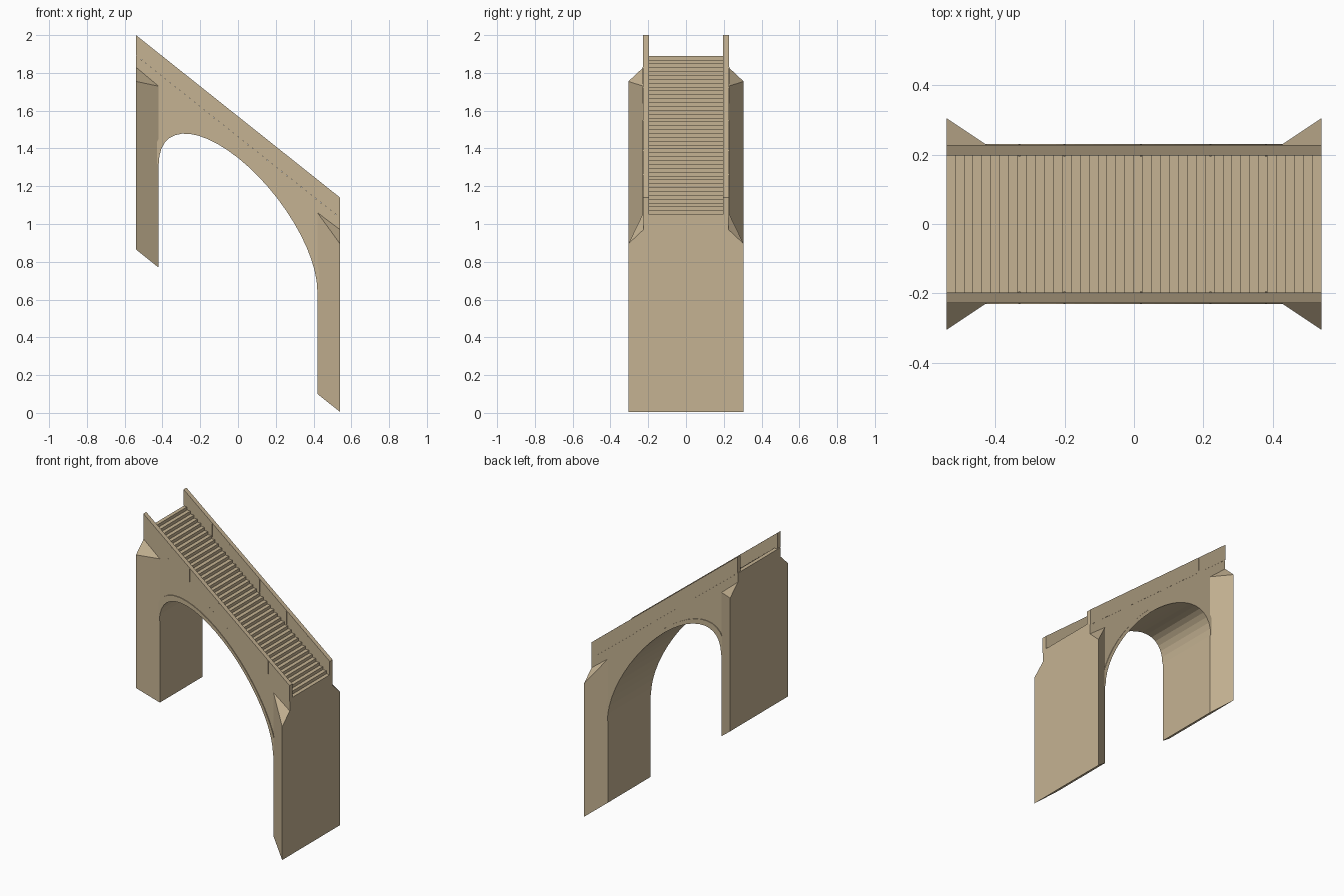
import bpy, bmesh, math

if "Cube" in bpy.data.objects:
    bpy.data.objects.remove(bpy.data.objects["Cube"])

SLOPE = 0.796          # the whole bridge is sheared downhill along +x
XE, XA = 0.54, 0.42    # outer end, arch opening half width
U0, SPRING, RISE = 0.435, 0.98, 0.37

stone = bpy.data.materials.new("tan stone")
stone.diffuse_color = (0.56, 0.45, 0.29, 1)
stone.use_nodes = True
stone.node_tree.nodes["Principled BSDF"].inputs["Base Color"].default_value = stone.diffuse_color


def shear(x, u):
    return u - SLOPE * x


def make(name, bm):
    bmesh.ops.recalc_face_normals(bm, faces=bm.faces)
    me = bpy.data.meshes.new(name)
    bm.to_mesh(me)
    bm.free()
    ob = bpy.data.objects.new(name, me)
    me.materials.append(stone)
    bpy.context.collection.objects.link(ob)
    return ob


def extrude_xz(name, pts, y0, y1):
    """Solid from an x-z outline, extruded from y0 to y1."""
    bm = bmesh.new()
    a = [bm.verts.new((x, y0, z)) for x, z in pts]
    b = [bm.verts.new((x, y1, z)) for x, z in pts]
    caps = [bm.faces.new(a), bm.faces.new(b)]
    n = len(pts)
    for i in range(n):
        j = (i + 1) % n
        bm.faces.new((a[i], a[j], b[j], b[i]))
    bmesh.ops.recalc_face_normals(bm, faces=bm.faces)
    bmesh.ops.triangulate(bm, faces=caps)
    return make(name, bm)


def arch(offset, n=24):
    """Sheared half ellipse from the right springing to the left one."""
    out = []
    for i in range(n + 1):
        t = math.pi * i / n
        x = (XA + offset) * math.cos(t)
        out.append((x, shear(x, SPRING + (RISE + offset) * math.sin(t))))
    return out


# body: both piers, arch and the flight of steps as one outline
STEPS = 42
run = 2 * XE / STEPS
drop = run * SLOPE
body = [(-XE, shear(-XE, U0))]
for i in range(STEPS):
    z = shear(-XE, 1.46) - i * drop
    body += [(-XE + i * run, z), (-XE + (i + 1) * run, z)]
body[-1] = (XE, body[-1][1])
body.append((XE, shear(XE, U0)))
body.append((XA, shear(XA, U0)))
body += arch(0)
body.append((-XA, shear(-XA, U0)))
extrude_xz("arch_body_with_steps", body, -0.225, 0.225)

for s, side in ((-1, "front"), (1, "back")):
    # parapet walls
    para = [(x, shear(x, u)) for x, u in
            ((-XE, 1.464), (XE, 1.464), (XE, 1.57), (-XE, 1.57))]
    extrude_xz(side + "_parapet", para, s * 0.197, s * 0.227)

    # slightly raised ring around the arch
    extrude_xz(side + "_arch_ring", arch(0) + arch(0.028)[::-1],
               s * 0.22, s * 0.230)

    # narrow joint strips on the parapet
    for k, x in enumerate((-0.33, -0.2, 0.02, 0.22, 0.38)):
        joint = [(x + d, shear(x + d, u)) for d, u in
                 ((-.003, 1.48), (.003, 1.48), (.003, 1.565), (-.003, 1.565))]
        extrude_xz(f"{side}_parapet_joint_{k}", joint, s * 0.195, s * 0.229)

    # flared buttresses with sloping tops at the four corners
    for e, end in ((-1, "upper"), (1, "lower")):
        bm = bmesh.new()
        plan = ((XA, 0.225, 1.395), (XE, 0.225, 1.40), (XE, 0.305, 1.325))
        lo = [bm.verts.new((e * x, s * y, shear(e * x, U0))) for x, y, u in plan]
        hi = [bm.verts.new((e * x, s * y, shear(e * x, u))) for x, y, u in plan]
        bm.faces.new(lo)
        bm.faces.new(hi)
        for i in range(3):
            j = (i + 1) % 3
            bm.faces.new((lo[i], lo[j], hi[j], hi[i]))
        make(f"{side}_{end}_buttress", bm)
